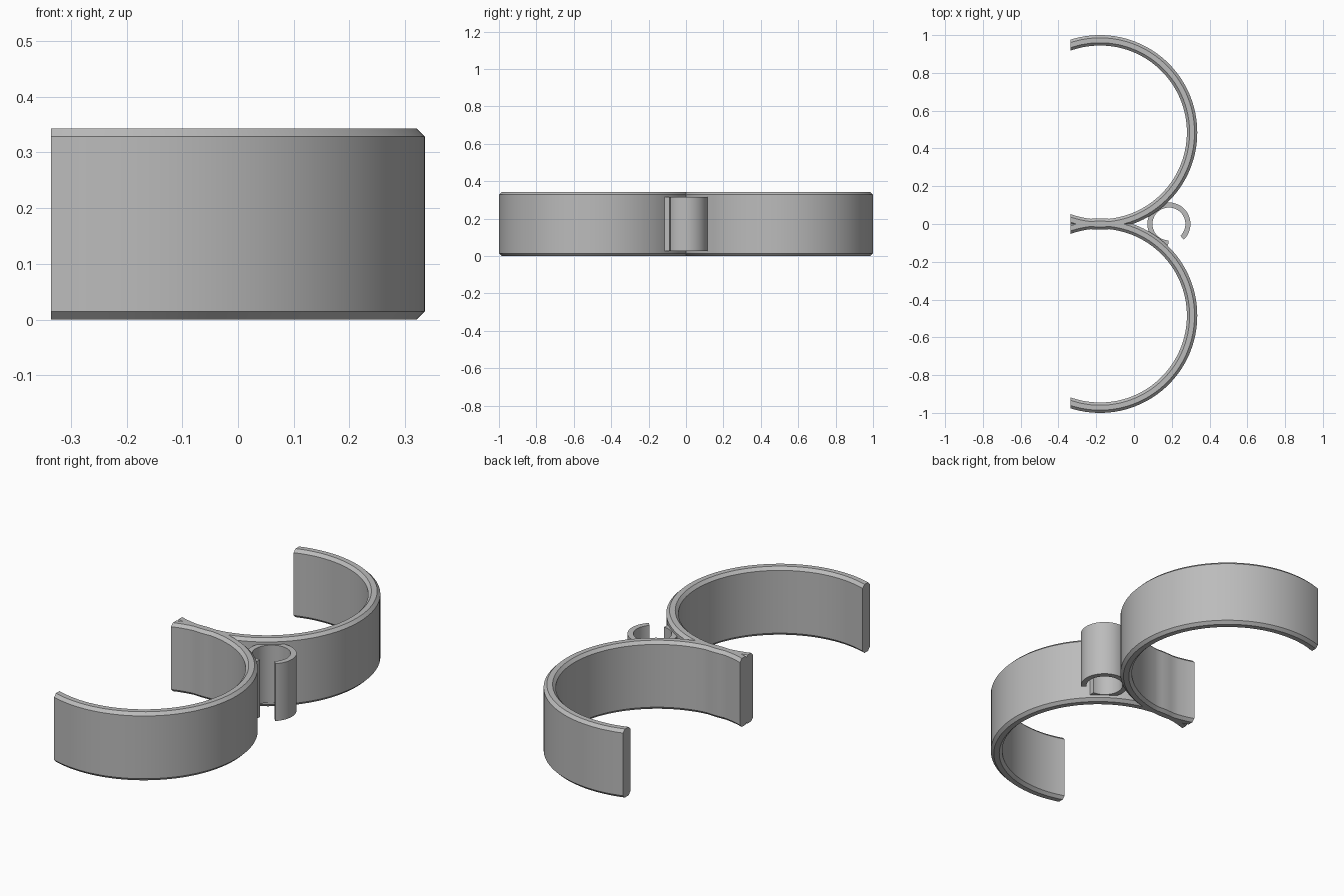
import bpy, bmesh
from math import cos, sin, radians

cube = bpy.data.objects.get("Cube")
if cube:
    bpy.data.objects.remove(cube)

grey = bpy.data.materials.new("plain grey")
grey.use_nodes = True
colour = (0.5, 0.5, 0.5, 1)
grey.diffuse_color = colour
grey.node_tree.nodes["Principled BSDF"].inputs["Base Color"].default_value = colour


def sweep(name, centre, profile, start, end, steps):
    """Sweep a closed (radius, height) profile around a vertical axis."""
    bm = bmesh.new()
    closed = end - start == 360
    rows = []
    for i in range(steps if closed else steps + 1):
        a = radians(start + (end - start) * i / steps)
        rows.append([bm.verts.new((centre[0] + r * cos(a), centre[1] + r * sin(a), z))
                     for r, z in profile])
    n = len(profile)
    for i in range(steps):
        p, q = rows[i], rows[(i + 1) % len(rows)]
        for j in range(n):
            k = (j + 1) % n
            bm.faces.new((p[j], q[j], q[k], p[k]))
    if not closed:
        bm.faces.new(rows[0])
        bm.faces.new(rows[-1])
    bmesh.ops.recalc_face_normals(bm, faces=bm.faces)
    mesh = bpy.data.meshes.new(name)
    bm.to_mesh(mesh)
    bm.free()
    mesh.materials.append(grey)
    obj = bpy.data.objects.new(name, mesh)
    bpy.context.collection.objects.link(obj)
    return obj


def select(obj):
    bpy.ops.object.select_all(action='DESELECT')
    obj.select_set(True)
    bpy.context.view_layer.objects.active = obj


# Twin cuffs: two chamfered rings fused where they overlap
INNER, OUTER, HEIGHT, BEVEL = 0.46, 0.515, 0.343, 0.0145
band = [(INNER, BEVEL), (INNER + BEVEL, 0), (OUTER - BEVEL, 0), (OUTER, BEVEL),
        (OUTER, HEIGHT - BEVEL), (OUTER - BEVEL, HEIGHT),
        (INNER + BEVEL, HEIGHT), (INNER, HEIGHT - BEVEL)]
cuffs = sweep("twin_cuffs", (-0.18, -0.485), band, 0, 360, 120)
other = sweep("second_cuff", (-0.18, 0.485), band, 0, 360, 120)
union = cuffs.modifiers.new("fuse", 'BOOLEAN')
union.operation = 'UNION'
union.solver = 'EXACT'
union.object = other
select(cuffs)
bpy.ops.object.modifier_apply(modifier="fuse")
bpy.data.objects.remove(other)

# Open side of the cuffs: flat cut with capped ends
bm = bmesh.new()
bm.from_mesh(cuffs.data)
bmesh.ops.remove_doubles(bm, verts=bm.verts, dist=0.00005)
bmesh.ops.bisect_plane(bm, geom=bm.verts[:] + bm.edges[:] + bm.faces[:],
                       plane_co=(-0.335, 0, 0), plane_no=(-1, 0, 0), clear_outer=True)
bmesh.ops.holes_fill(bm, edges=[e for e in bm.edges if e.is_boundary], sides=0)
bmesh.ops.recalc_face_normals(bm, faces=bm.faces)
bm.to_mesh(cuffs.data)
bm.free()

# Small open clip nested between the cuffs
strip = [(0.087, 0.028), (0.114, 0.028), (0.114, 0.315), (0.087, 0.315)]
clip = sweep("clip", (0.185, 0), strip, -46, 268, 64)

for obj in (cuffs, clip):
    select(obj)
    bpy.ops.object.shade_smooth_by_angle(angle=radians(25))
